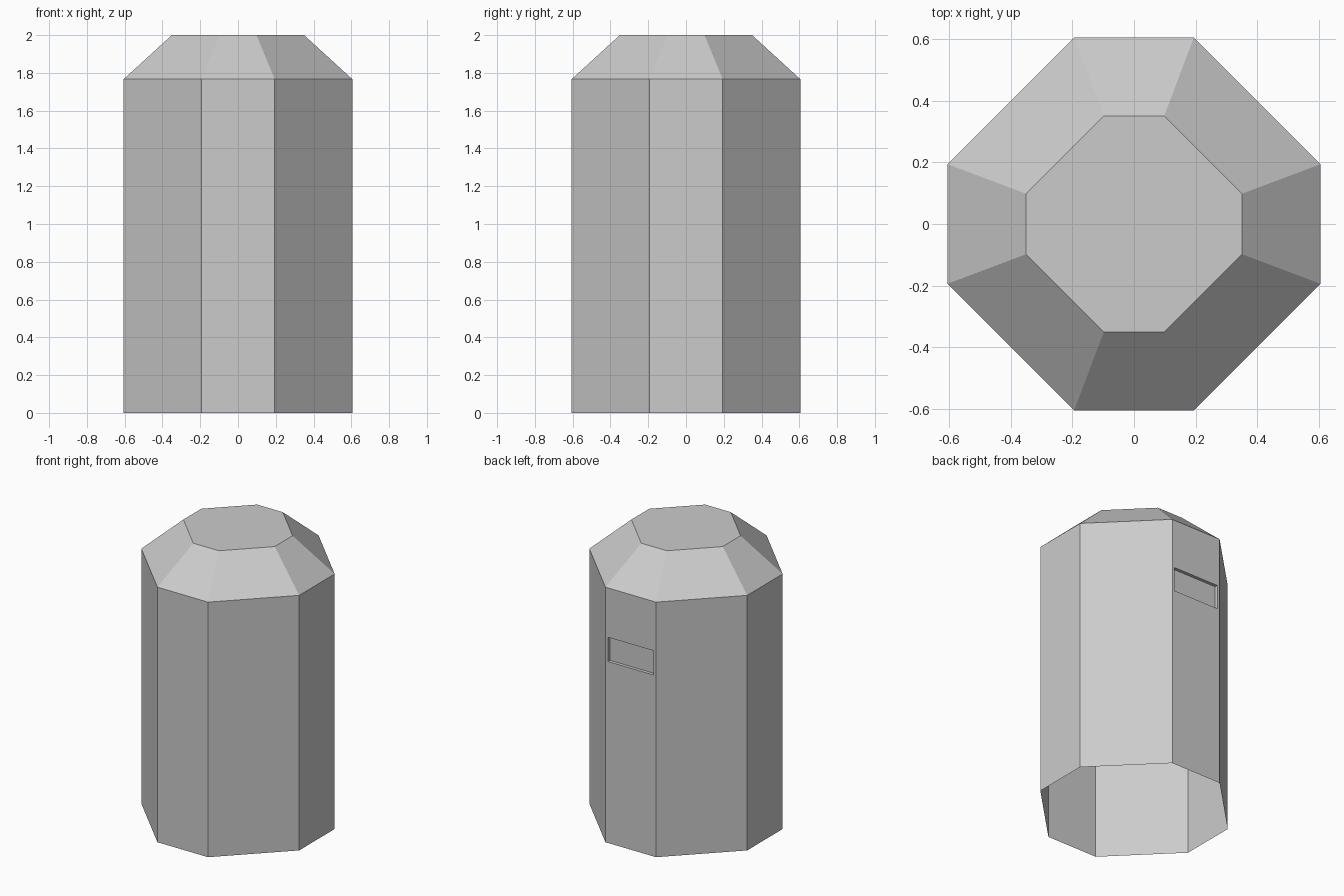
import bpy, bmesh

if "Cube" in bpy.data.objects:
    bpy.data.objects.remove(bpy.data.objects["Cube"])


def octagon_ring(bm, a, b, z):
    """Counter-clockwise octagon: a = half width, b = half of the straight side."""
    pts = [(a, -b), (a, b), (b, a), (-b, a), (-a, b), (-a, -b), (-b, -a), (b, -a)]
    return [bm.verts.new((x, y, z)) for x, y in pts]


bm = bmesh.new()

# Octagonal shell: open bottom, straight walls, sloped shoulder, flat cap
rings = [octagon_ring(bm, 0.605, 0.194, 0.0),
         octagon_ring(bm, 0.605, 0.194, 1.767),
         octagon_ring(bm, 0.35, 0.098, 2.0)]
walls = []
for lo, hi in zip(rings, rings[1:]):
    for i in range(8):
        j = (i + 1) % 8
        walls.append(bm.faces.new((lo[i], lo[j], hi[j], hi[i])))
bm.faces.new(rings[-1])
bm.normal_update()

# Shallow recessed slot high on the back wall
back = walls[2]
bmesh.ops.inset_individual(bm, faces=[back], thickness=0.026)
for v in back.verts:
    v.co.z = 1.425 if v.co.z > 1.0 else 1.257
bmesh.ops.inset_individual(bm, faces=[back], thickness=0.0, depth=-0.022)

mesh = bpy.data.meshes.new("bin_shell")
bm.to_mesh(mesh)
bm.free()
shell = bpy.data.objects.new("octagonal_shell", mesh)
bpy.context.collection.objects.link(shell)
